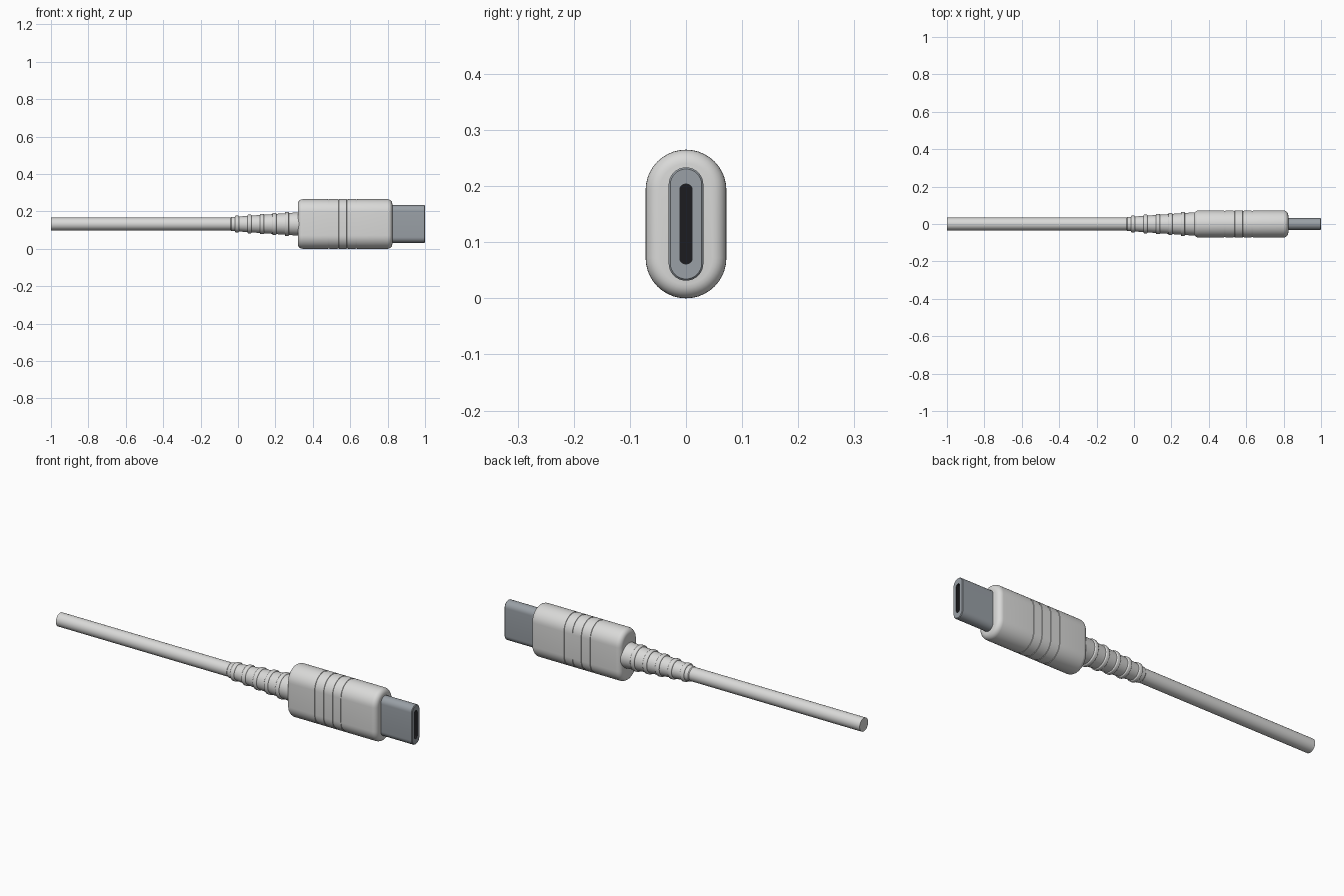
import bpy, bmesh, math
from mathutils import Vector

old = bpy.data.objects.get("Cube")
if old:
    bpy.data.objects.remove(old, do_unlink=True)

MID = 0.1325  # height of the cable axis


def material(name, color):
    m = bpy.data.materials.new(name)
    m.use_nodes = True
    m.diffuse_color = (*color, 1)
    bsdf = m.node_tree.nodes["Principled BSDF"]
    bsdf.inputs["Base Color"].default_value = (*color, 1)
    bsdf.inputs["Roughness"].default_value = 0.5
    return m


WHITE = material("soft_white_plastic", (0.70, 0.70, 0.69))
STEEL = material("grey_metal", (0.32, 0.35, 0.38))
BLACK = material("black_contact", (0.012, 0.012, 0.014))


def section(x, radius, straight, steps):
    """Upright stadium outline across the x axis; a circle if straight is 0."""
    points = []
    for side in (1, -1):
        for i in range(steps + (1 if straight else 0)):
            a = math.pi * i / steps
            points.append(Vector((x, side * radius * math.cos(a),
                                  MID + side * (straight + radius * math.sin(a)))))
    return points


def loft(name, profile, mats, straight=0.0, steps=16, dark_from=None):
    """Skin sections along x from (x, radius) pairs and cap both ends."""
    bm = bmesh.new()
    rings = [[bm.verts.new(p) for p in section(x, r, straight, steps)]
             for x, r in profile]
    n = len(rings[0])
    for k, (a, b) in enumerate(zip(rings, rings[1:])):
        for i in range(n):
            j = (i + 1) % n
            f = bm.faces.new((a[i], a[j], b[j], b[i]))
            f.material_index = int(dark_from is not None and k >= dark_from)
    bm.faces.new(rings[0])
    bm.faces.new(rings[-1]).material_index = int(dark_from is not None)
    bmesh.ops.recalc_face_normals(bm, faces=bm.faces)
    mesh = bpy.data.meshes.new(name)
    bm.to_mesh(mesh)
    bm.free()
    for m in mats:
        mesh.materials.append(m)
    obj = bpy.data.objects.new(name, mesh)
    bpy.context.collection.objects.link(obj)
    bpy.ops.object.select_all(action="DESELECT")
    obj.select_set(True)
    bpy.context.view_layer.objects.active = obj
    bpy.ops.object.shade_smooth_by_angle(angle=math.radians(35))
    return obj


def fillet(x, radius, size, direction, steps=6):
    """Rounded end: quarter arc from the flat cap out to the full radius."""
    arc = []
    for i in range(steps + 1):
        a = math.pi / 2 * i / steps
        arc.append((x + direction * size * (1 - math.sin(a)),
                    radius - size * (1 - math.cos(a))))
    return arc if direction < 0 else arc[::-1]


# Cable
loft("cable", [(-1.0, 0.034), (0.0, 0.034)], [WHITE])


# Strain relief: tapered sleeve with rounded collars
def sleeve_radius(x):
    return 0.037 + (x + 0.04) * 0.07


loft("strain_relief", [(-0.04, 0.034), (-0.036, sleeve_radius(-0.036)),
                       (0.34, sleeve_radius(0.34))], [WHITE])
for k in range(5):
    x = -0.005 + 0.0665 * k
    r = sleeve_radius(x) + 0.006
    collar = fillet(x - 0.011, r, 0.006, 1)[::-1] + fillet(x + 0.011, r, 0.006, -1)[::-1]
    collar.sort(key=lambda p: p[0])
    loft(f"strain_collar_{k + 1}", collar, [WHITE])

# Grip housing: rounded ends and four fine grooves
R, STRAIGHT = 0.072, 0.0605
body = sorted(fillet(0.32, R, 0.025, 1) + fillet(0.825, R, 0.025, -1))
for x in (0.485, 0.535, 0.585, 0.632):
    body += [(x - 0.004, R), (x - 0.003, R - 0.002), (x + 0.003, R - 0.002), (x + 0.004, R)]
loft("grip_housing", sorted(body), [WHITE], STRAIGHT, 20)

# Metal plug shell with an opening in its tip
plug_straight = 0.070
shell = loft("plug_shell", [(0.80, 0.031), (0.997, 0.031), (1.0, 0.028)],
             [STEEL, BLACK], plug_straight, 16)

# Cut the opening by insetting the tip into a dark narrow slot
bm = bmesh.new()
bm.from_mesh(shell.data)
tip = max(bm.faces, key=lambda f: f.calc_center_median().x)
bmesh.ops.inset_individual(bm, faces=[tip], thickness=0.017)
for v in tip.verts:
    v.co.z = MID + max(-0.071, min(0.071, (v.co.z - MID) * 0.88))
slot = bmesh.ops.extrude_discrete_faces(bm, faces=[tip])["faces"][0]
bmesh.ops.translate(bm, verts=slot.verts, vec=(-0.03, 0, 0))
for f in [slot] + [g for e in slot.edges for g in e.link_faces]:
    f.material_index = 1
bm.to_mesh(shell.data)
bm.free()
